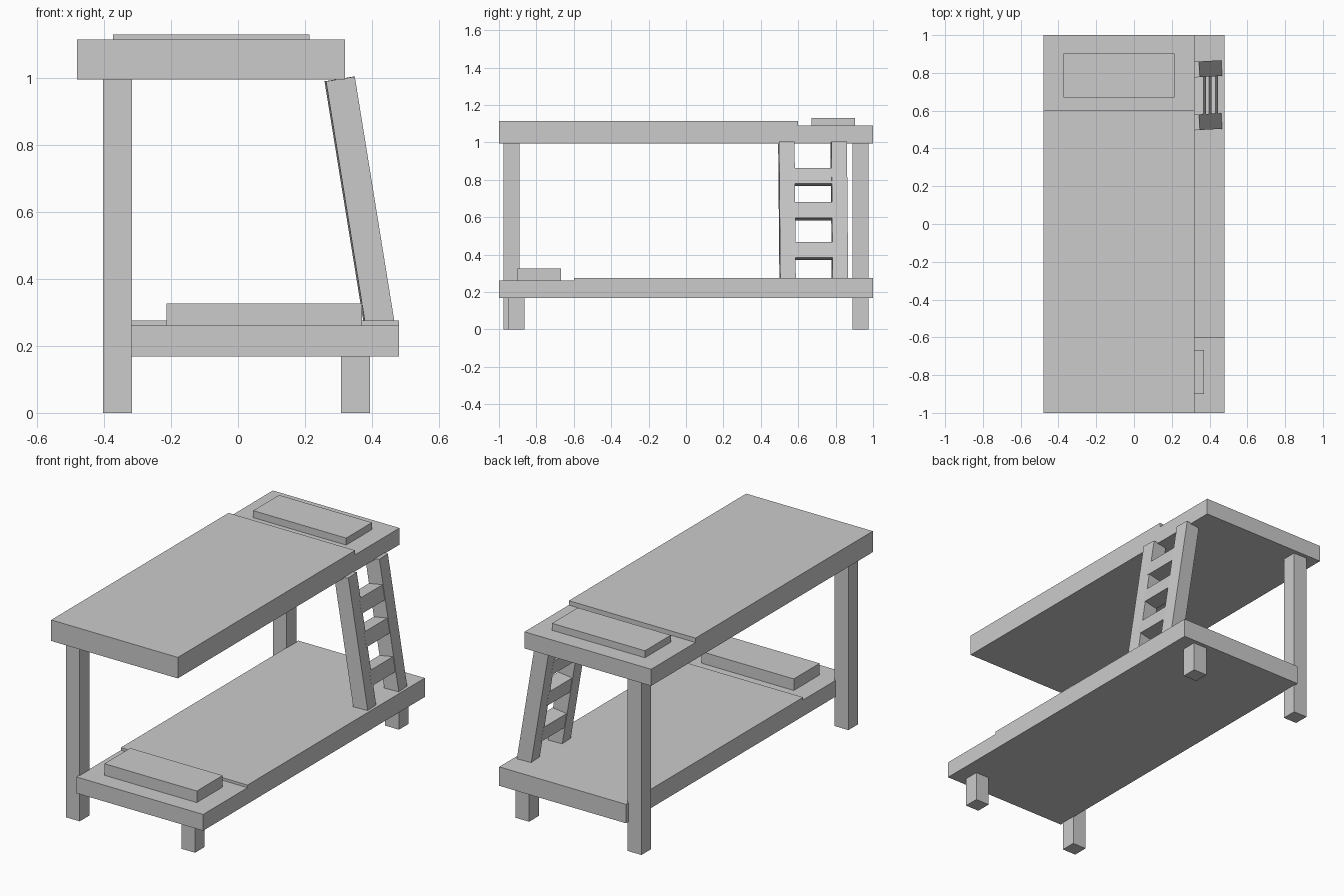
import bpy, bmesh
from math import radians, tan
from mathutils import Matrix, Vector

if "Cube" in bpy.data.objects:
    bpy.data.objects.remove(bpy.data.objects["Cube"])


def box(name, x, y, z):
    """Axis-aligned box from (min, max) ranges."""
    centre = Vector([(a + b) / 2 for a, b in (x, y, z)])
    size = [b - a for a, b in (x, y, z)]
    return bar(name, centre, size, Matrix.Identity(4))


def bar(name, centre, size, rot):
    """Box with a centre, a size and a rotation matrix."""
    bm = bmesh.new()
    bmesh.ops.create_cube(bm, size=1, matrix=Matrix.Translation(centre) @ rot @ Matrix.Diagonal((*size, 1)))
    return finish(name, bm)


def finish(name, bm):
    bmesh.ops.recalc_face_normals(bm, faces=bm.faces)
    mesh = bpy.data.meshes.new(name)
    bm.to_mesh(mesh)
    bm.free()
    obj = bpy.data.objects.new(name, mesh)
    bpy.context.collection.objects.link(obj)
    return obj


def bunk(name, x0, x1, bottom, sheet, cover, head):
    """Stepped side profile extruded across x; head is +1 or -1 for the pillow end."""
    profile = [(-1, bottom), (1, bottom), (1, sheet), (0.6, sheet), (0.6, cover), (-1, cover)]
    bm = bmesh.new()
    face = bm.faces.new([bm.verts.new((x0, y * head, z)) for y, z in profile])
    new = bmesh.ops.extrude_face_region(bm, geom=[face])["geom"]
    bmesh.ops.translate(bm, vec=(x1 - x0, 0, 0), verts=[v for v in new if isinstance(v, bmesh.types.BMVert)])
    return finish(name, bm)


# Bunks and pillows
bunk("upper_bunk", -0.48, 0.32, 0.995, 1.09, 1.115, 1)
bunk("lower_bunk", -0.32, 0.48, 0.168, 0.261, 0.276, -1)
box("upper_pillow", (-0.373, 0.214), (0.67, 0.903), (1.08, 1.13))
box("lower_pillow", (-0.214, 0.37), (-0.9, -0.667), (0.25, 0.327))

# Legs: tall on the left, short on the right
for end, y in (("front", (-0.977, -0.89)), ("back", (0.89, 0.977))):
    box(f"{end}_tall_leg", (-0.403, -0.316), y, (0, 1.0))
for end, y in (("front", (-0.95, -0.863)), ("back", (0.89, 0.977))):
    box(f"{end}_short_leg", (0.307, 0.394), y, (0, 0.175))

# Leaning ladder
lean = radians(9.2)
tilt = Matrix.Rotation(-lean, 4, 'Y')
twist = Matrix.Rotation(radians(3.2), 4, 'Z')


def on_ladder(y, z):
    return Vector((0.303 + (1.0 - z) * tan(lean), y, z))


for side, y in (("near", 0.54), ("far", 0.82)):
    bar(f"{side}_ladder_rail", on_ladder(y, 0.62), (0.087, 0.083, 0.764), twist @ tilt)
for i, z in enumerate((0.42, 0.632, 0.815)):
    bar(f"ladder_rung_{i + 1}", on_ladder(0.68, z), (0.085, 0.22, 0.085), tilt)
